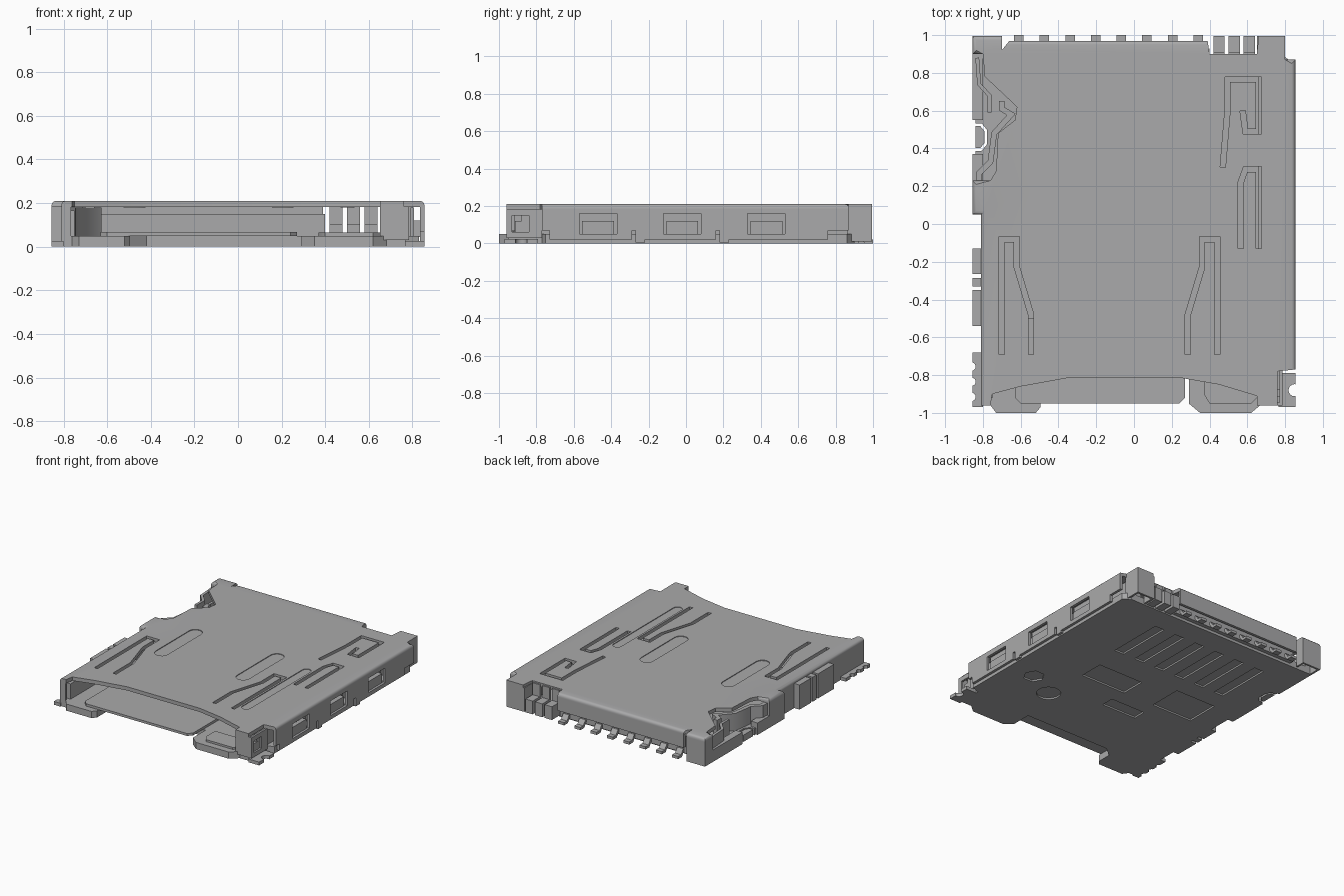
import bpy, bmesh, math
from mathutils import Vector

if "Cube" in bpy.data.objects:
    bpy.data.objects.remove(bpy.data.objects["Cube"])

metal = bpy.data.materials.new("socket grey")
metal.use_nodes = True
GREY = (0.4, 0.4, 0.405, 1)
metal.diffuse_color = GREY
metal.node_tree.nodes["Principled BSDF"].inputs["Base Color"].default_value = GREY


def prism(name, pts, lo, hi, axis="z", round_edge=None, radius=0.02):
    """Extrude a 2D outline along an axis, optionally rounding chosen top edges."""
    place = {"z": lambda a, b, h: (a, b, h),
             "x": lambda a, b, h: (h, a, b),
             "y": lambda a, b, h: (a, h, b)}[axis]
    bm = bmesh.new()
    low = [bm.verts.new(place(a, b, lo)) for a, b in pts]
    high = [bm.verts.new(place(a, b, hi)) for a, b in pts]
    bm.faces.new(low[::-1])
    bm.faces.new(high)
    n = len(pts)
    for i in range(n):
        j = (i + 1) % n
        bm.faces.new((low[i], low[j], high[j], high[i]))
    bmesh.ops.recalc_face_normals(bm, faces=bm.faces)
    if round_edge:
        top = set(high)
        edges = [e for e in bm.edges if set(e.verts) <= top
                 and round_edge((e.verts[0].co + e.verts[1].co) / 2)]
        bmesh.ops.bevel(bm, geom=edges, offset=radius, segments=3,
                        profile=0.5, affect="EDGES")
    mesh = bpy.data.meshes.new(name)
    bm.to_mesh(mesh)
    bm.free()
    mesh.materials.append(metal)
    ob = bpy.data.objects.new(name, mesh)
    bpy.context.collection.objects.link(ob)
    return ob


def rect(a0, a1, b0, b1):
    return [(a0, b0), (a1, b0), (a1, b1), (a0, b1)]


def box(name, x0, x1, y0, y1, z0, z1):
    return prism(name, rect(x0, x1, y0, y1), z0, z1)


def capsule(x, y0, y1, r):
    """Outline of a long oval lying along y."""
    arc = [math.pi * i / 8 for i in range(9)]
    return ([(x + r * math.cos(t), y1 - r + r * math.sin(t)) for t in arc] +
            [(x - r * math.cos(t), y0 + r - r * math.sin(t)) for t in arc])


def ribbon(path, width):
    """Outline of a strip of constant width along a path."""
    p = [Vector(q) for q in path]
    left, right = [], []
    for i, q in enumerate(p):
        dirs = [(p[k + 1] - p[k]).normalized() for k in (i - 1, i) if 0 <= k < len(p) - 1]
        norms = [Vector((-d.y, d.x)) for d in dirs]
        m = sum(norms, Vector((0, 0))).normalized()
        off = m * (width / 2 / max(0.5, m.dot(norms[0])))
        left.append(tuple(q + off))
        right.append(tuple(q - off))
    return left + right[::-1]


def cut(ob, cutters):
    """Subtract each cutter from a part, then discard it."""
    bpy.context.view_layer.objects.active = ob
    for c in cutters:
        c.hide_render = True
        mod = ob.modifiers.new("cut", "BOOLEAN")
        mod.operation = "DIFFERENCE"
        mod.solver = "EXACT"
        mod.object = c
        bpy.ops.object.modifier_apply(modifier=mod.name)
        bpy.data.objects.remove(c)


# Shell top with curved mouth and latch cutout
outline = [(-.81, -.96), (-.76, -.96), (-.75, -.90), (-.6, -.86), (-.35, -.815), (.25, -.815),
           (.45, -.85), (.65, -.91), (.65, -.96), (.76, -.96), (.76, -.78), (.855, -.77),
           (.855, .87), (.80, .87), (.80, .995), (.66, .995), (.65, .90), (.40, .90),
           (.39, .97), (-.66, .97), (-.70, .92), (-.70, .995), (-.855, .995), (-.855, .9),
           (-.80, .9), (-.79, .78), (-.62, .62), (-.63, .55), (-.72, .48), (-.73, .28),
           (-.76, .23), (-.855, .23), (-.855, .05), (-.81, .05)]
shell = prism("shell_top", outline, 0.182, 0.21,
              round_edge=lambda m: m.x > 0.82 or m.x < -0.805 or (m.y > 0.96 and m.x < .3))

# Spring arm slots and pressed ovals in the top
arm = [(.08, -.69), (.08, -.08), (0, -.08), (0, -.23), (-.075, -.48), (-.075, -.69)]
slots = [[(-.62 - x, y) for x, y in arm], [(.36 + x, y) for x, y in arm],
         [(.47, .30), (.495, .6), (.495, .765), (.66, .765), (.66, .49), (.59, .49), (.575, .6)],
         [(.565, -.13), (.565, .22), (.59, .29), (.66, .29), (.66, -.13)]]
ovals = [(-.475, -.28, .22, .05), (.205, -.28, .22, .05), (.502, -.65, .13, .033)]
cut(shell, [prism("slot_cutter", ribbon(s, 0.028), 0.1, 0.3) for s in slots] +
    [prism("oval_cutter", capsule(*o), 0.1, 0.3) for o in ovals])
for o in ovals:
    prism("pressed_oval", capsule(*o), 0.18, 0.205)

# Right wall with stepped foot, slits and three latch windows
wall = prism("right_wall", [(-.77, .185), (-.77, .07), (-.73, .07), (-.73, .02), (-.29, .02),
                            (-.29, .07), (-.27, .07), (-.27, .005), (-.22, .005), (-.22, .02),
                            (.16, .02), (.16, .07), (.18, .07), (.18, .005), (.23, .005),
                            (.23, .02), (.76, .02), (.76, .07), (.87, .07), (.87, .185)],
             0.835, 0.855, "x")
window_y = (-.47, -.02, .43)
cut(wall, [box("window_cutter", .8, .9, y - .1, y + .1, .05, .16) for y in window_y])
for y in window_y:
    box("window_tab", .805, .838, y - .085, y + .085, .045, .12)
    box("window_backing", .79, .806, y - .12, y + .12, .03, .18)
box("right_rear_wall", .785, .80, .86, .995, .01, .19)
box("rear_right_wall", .66, .80, .98, .995, .01, .19)
box("rear_right_return", .65, .665, .90, .995, .01, .19)
front_wall = box("right_front_wall", .77, .785, -.96, -.77, .03, .185)
cut(front_wall, [box("front_window_cutter", .7, .9, -.93, -.84, .06, .15)])
box("front_window_tab", .755, .772, -.915, -.855, .055, .12)
box("front_right_cheek", .65, .77, -.96, -.945, .03, .185)
for x in (.45, .53, .61):
    box("rear_tab", x - .03, x + .03, .90, .995, 0.01, .11)
    box("rear_tab_upright", x - .03, x + .03, .89, .91, .1, .20)

# Left wall segments and outward clips
box("left_front_wall", -.81, -.795, -.96, .05, .03, .19)
for y0, y1 in ((-.54, -.35), (-.33, -.285), (-.265, -.13)):
    box("left_clip", -.855, -.805, y0, y1, 0.0, .185)
box("left_mid_wall", -.855, -.84, .05, .23, .0, .19)
box("left_rear_post", -.855, -.84, .90, .995, .0, .19)
box("rear_left_wall", -.855, -.70, .98, .995, .0, .19)
box("rear_left_return", -.715, -.70, .92, .995, .0, .19)
box("front_left_cheek", -.81, -.765, -.96, -.945, .03, .185)

# Rear flange and terminals
box("rear_flange", -.66, .39, .95, .97, .08, .185)
box("terminal_block", -.66, .40, .84, .93, .02, .15)
for i in range(8):
    x = -.61 + i * .1357
    prism("terminal", [(.88, .055), (.94, .055), (.965, .02), (1, .02), (1, 0), (.955, 0),
                       (.93, .035), (.88, .035)], x - .025, x + .025, "x")

# Base floor with feet, bottom recesses and locating gap
base = prism("base_floor", [(-.81, -.96), (-.76, -.96), (-.73, -1), (-.52, -1), (-.495, -.97),
                            (-.495, -.86), (-.42, -.80), (.29, -.80), (.29, -.95), (.35, -1),
                            (.62, -1), (.68, -.95), (.77, -.95), (.77, -.77), (.83, -.75),
                            (.83, .86), (.78, .9), (-.84, .9), (-.84, .05), (-.81, .05)], 0, .05)
recesses = [rect(.37 - i * .18 - .04, .37 - i * .18 + .04, .28, .72) for i in range(6)]
recesses += [rect(-.02, .36, -.13, .06), rect(-.3, -.01, -.35, -.25), rect(-.62, -.28, -.13, .13)]
for x, y, r, n in ((.38, -.47, .085, 24), (.61, -.355, .075, 6)):
    recesses.append([(x + r * math.cos(2 * math.pi * i / n), y + r * math.sin(2 * math.pi * i / n))
                     for i in range(n)])
gap = ribbon([(-.9, .395), (-.81, .395), (-.785, .425), (-.785, .495), (-.81, .525), (-.9, .525)],
             0.015)
cut(base, [prism("recess_cutter", r, -.05, .012) for r in recesses] +
    [prism("gap_cutter", gap, -.05, .2)])

# Card lip and side rails inside the mouth
prism("card_lip", [(-.63, -.92), (-.60, -.95), (.24, -.95), (.27, -.92), (.27, -.5), (-.63, -.5)],
      .05, .068)
box("right_rail", .66, .77, -.88, .86, .04, .175)
box("left_rail", -.80, -.75, -.92, .05, .04, .165)
prism("guide_corner", [(.40, -.95), (.62, -.95), (.65, -.92), (.65, -.8), (.37, -.8), (.37, -.9)],
      .04, .065)

# Latch springs in the side cutout
prism("latch_spring", ribbon([(-.83, .88), (-.82, .74), (-.765, .68), (-.765, .59)], .02), .05, .18)
prism("latch_lever", ribbon([(-.70, .65), (-.70, .61), (-.65, .58), (-.74, .48), (-.76, .33),
                             (-.82, .27), (-.82, .20)], .03), .05, .18)
box("latch_ledge", -.855, -.80, .55, .9, 0, .09)
box("latch_ledge", -.855, -.80, .2, .37, 0, .09)

# Scalloped solder feet at the front corners
left_foot = box("left_solder_foot", -.855, -.80, -.97, -.68, 0, .025)
right_foot = box("right_solder_foot", .765, .855, -.97, -.79, 0, .025)


def disc(x, y, r):
    return prism("scallop_cutter", capsule(x, y - r, y + r, r), -.05, .1)


cut(left_foot, [disc(-.86, y, .022) for y in (-.755, -.835, -.915)])
cut(right_foot, [disc(.85, -.88, .032)])

# Smooth the rounded edges, keep the sharp ones
bpy.ops.object.select_all(action="DESELECT")
for ob in bpy.context.collection.objects:
    if ob.type == "MESH" and metal.name in ob.data.materials:
        ob.select_set(True)
        bpy.context.view_layer.objects.active = ob
bpy.ops.object.shade_smooth_by_angle(angle=math.radians(35))
